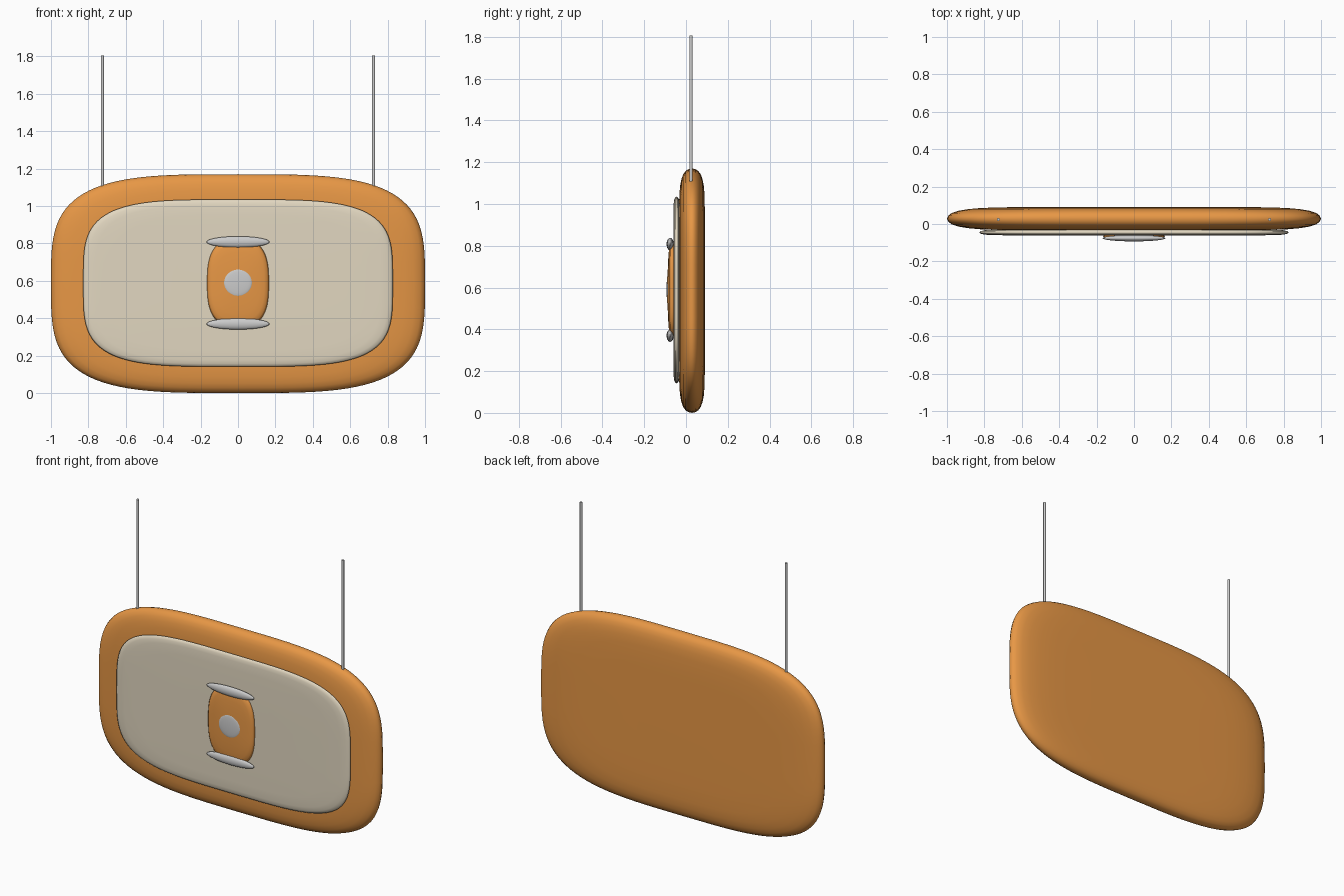
import bpy, bmesh
from math import sin, cos, pi, copysign

if "Cube" in bpy.data.objects:
    bpy.data.objects.remove(bpy.data.objects["Cube"])


def material(name, rgb):
    m = bpy.data.materials.new(name)
    m.diffuse_color = (*rgb, 1)
    m.use_nodes = True
    m.node_tree.nodes["Principled BSDF"].inputs["Base Color"].default_value = m.diffuse_color
    return m


orange = material("orange", (0.80, 0.31, 0.06))
cream = material("cream", (0.76, 0.68, 0.53))


def finish(name, bm, mat=None):
    bmesh.ops.recalc_face_normals(bm, faces=bm.faces)
    for f in bm.faces:
        f.smooth = True
    me = bpy.data.meshes.new(name)
    bm.to_mesh(me)
    bm.free()
    ob = bpy.data.objects.new(name, me)
    bpy.context.collection.objects.link(ob)
    if mat:
        me.materials.append(mat)
    return ob


def pillow(name, rx, rz, zc, yc, h, n, profile, mat=None, zsoft=1.0, seg=96):
    """Rounded slab: superellipse rings (exponent n) following a (scale, depth) profile."""
    bm = bmesh.new()
    full = [(s, -d) for s, d in profile] + [(s, d) for s, d in reversed(profile[:-1])]
    rings = []
    for s, d in full:
        sz = 1 - (1 - s) * zsoft if s > 0.6 else s
        ring = []
        for i in range(seg):
            a = 2 * pi * i / seg
            x = copysign(abs(cos(a)) ** (2 / n), cos(a))
            z = copysign(abs(sin(a)) ** (2 / n), sin(a))
            ring.append(bm.verts.new((x * rx * s, yc + d * h, zc + z * rz * sz)))
        rings.append(ring)
    for a, b in zip(rings, rings[1:]):
        for i in range(seg):
            j = (i + 1) % seg
            bm.faces.new((a[i], a[j], b[j], b[i]))
    bm.faces.new(rings[0])
    bm.faces.new(rings[-1])
    return finish(name, bm, mat)


soft = [(0.3, 1), (0.6, 0.99), (0.72, 0.97), (0.82, 0.91), (0.89, 0.81),
        (0.94, 0.67), (0.975, 0.48), (0.993, 0.26), (1, 0)]
thin = [(0.4, 1), (0.8, 0.98), (0.92, 0.9), (0.965, 0.74), (0.99, 0.42), (1, 0)]
dome = [(0.1, 1), (0.3, 0.97), (0.5, 0.9), (0.7, 0.79), (0.85, 0.64), (0.95, 0.42), (1, 0)]

# Hanging board and its raised front panel
pillow("sign_board", 1.0, 0.585, 0.585, 0.0285, 0.0625, 3.6, soft, orange, 0.8)
pillow("front_panel", 0.828, 0.447, 0.588, -0.045, 0.016, 3.9, thin, cream)

# Barrel emblem with a round badge
pillow("barrel_body", 0.165, 0.235, 0.588, -0.066, 0.023, 2.8, dome, orange)
pillow("round_badge", 0.078, 0.078, 0.59, -0.083, 0.010, 2.0, dome, seg=48)

# Barrel end caps
for name, z in (("barrel_cap_top", 0.808), ("barrel_cap_bottom", 0.37)):
    bm = bmesh.new()
    bmesh.ops.create_uvsphere(bm, u_segments=40, v_segments=20, radius=1)
    bmesh.ops.scale(bm, vec=(0.168, 0.017, 0.030), verts=bm.verts)
    bmesh.ops.translate(bm, vec=(0, -0.076, z), verts=bm.verts)
    finish(name, bm)

# Hanging rods
for side, name in ((-1, "rod_left"), (1, "rod_right")):
    bm = bmesh.new()
    bmesh.ops.create_cone(bm, cap_ends=True, segments=16, radius1=0.008,
                          radius2=0.008, depth=0.705)
    bmesh.ops.translate(bm, vec=(side * 0.725, 0.024, 1.4525), verts=bm.verts)
    ob = finish(name, bm)
    bpy.context.view_layer.objects.active = ob
    bpy.ops.object.select_all(action='DESELECT')
    ob.select_set(True)
    bpy.ops.object.shade_smooth_by_angle()
